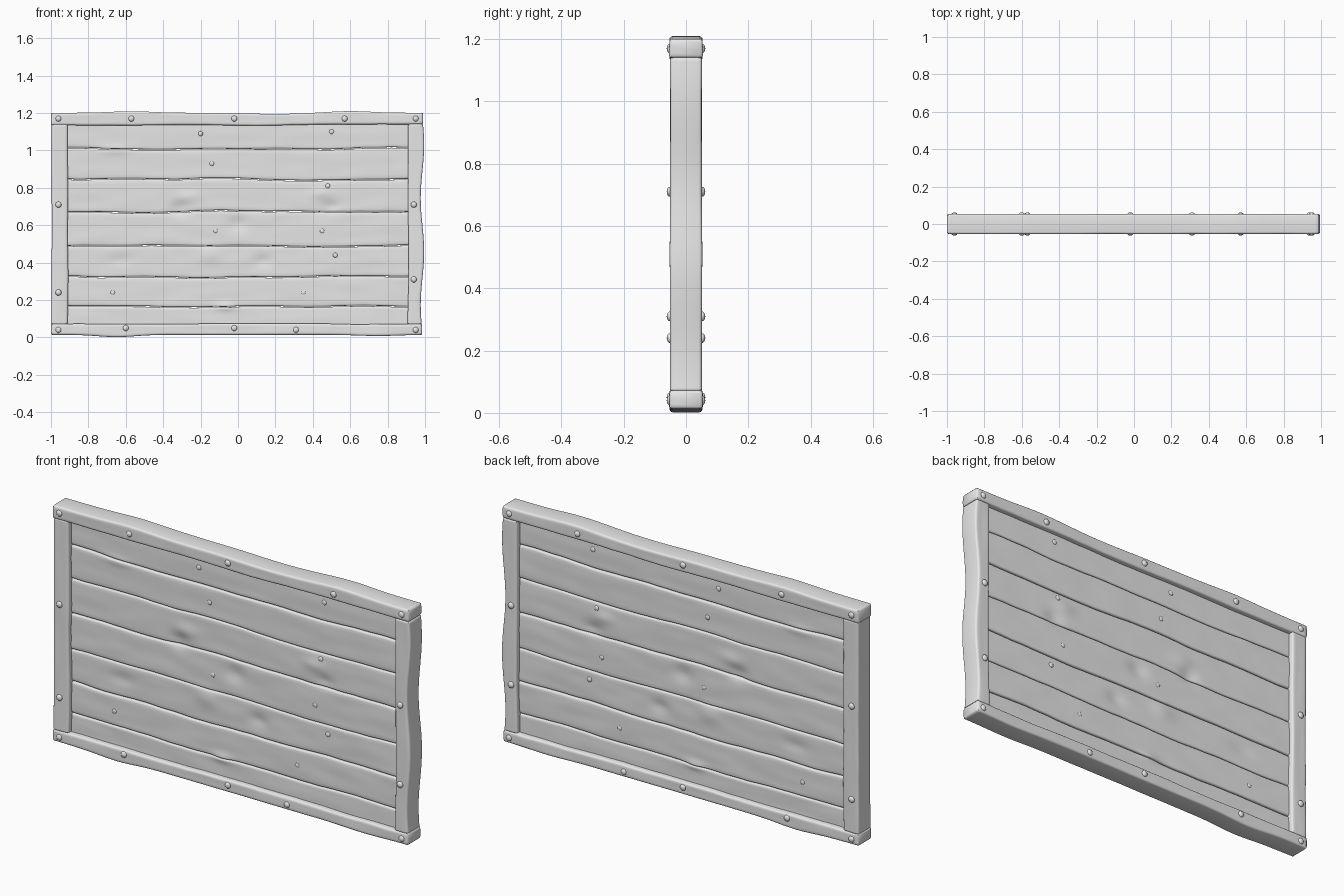
import bpy, bmesh, math
from mathutils import Vector, noise

if "Cube" in bpy.data.objects:
    bpy.data.objects.remove(bpy.data.objects["Cube"])

wood = bpy.data.materials.new("pale_grey_wood")
wood.diffuse_color = (0.8, 0.8, 0.8, 1)
wood.use_nodes = True
wood.node_tree.nodes["Principled BSDF"].inputs["Base Color"].default_value = wood.diffuse_color

# Knots and dents in the planks: x, z, depth, x radius, z radius
DENTS = [(-0.31, 0.69, -0.012, 0.05, 0.035), (-0.27, 0.75, 0.006, 0.06, 0.03),
         (0.44, 0.77, 0.008, 0.06, 0.03), (0.50, 0.70, -0.010, 0.05, 0.03),
         (0.0, 0.61, -0.009, 0.05, 0.04), (0.13, 0.41, -0.009, 0.05, 0.03),
         (-0.15, 0.44, 0.007, 0.06, 0.04), (-0.63, 0.41, -0.006, 0.07, 0.03),
         (-0.07, 0.165, 0.008, 0.05, 0.02), (-0.65, 1.00, 0.006, 0.08, 0.02)]
# Small pegs on the planks, and larger studs on the frame: x, z
PEGS = [(-0.20, 1.09), (0.50, 1.10), (-0.14, 0.93), (0.48, 0.81), (0.45, 0.57),
        (-0.12, 0.57), (0.52, 0.44), (-0.67, 0.24), (0.35, 0.24)]
STUDS = [(-0.96, 1.17), (-0.57, 1.17), (-0.02, 1.17), (0.57, 1.17), (0.95, 1.17),
         (-0.96, 0.71), (-0.96, 0.24), (0.94, 0.71), (0.94, 0.31),
         (-0.96, 0.04), (-0.60, 0.05), (-0.02, 0.05), (0.31, 0.04), (0.95, 0.04)]


def wave(base, amp, seed, freq=3.0):
    """A gently wandering hand-cut edge."""
    return lambda s: base + amp * (1.5 * noise.noise(Vector((s * freq, seed * 7.3, 0.5)))
                                   + 0.3 * noise.noise(Vector((s * freq * 4, seed * 3.1, 2.5))))


def finish(name, bm, angle=50):
    bmesh.ops.recalc_face_normals(bm, faces=bm.faces)
    mesh = bpy.data.meshes.new(name)
    bm.to_mesh(mesh)
    bm.free()
    mesh.materials.append(wood)
    ob = bpy.data.objects.new(name, mesh)
    bpy.context.collection.objects.link(ob)
    bpy.ops.object.select_all(action='DESELECT')
    bpy.context.view_layer.objects.active = ob
    ob.select_set(True)
    bpy.ops.object.shade_smooth_by_angle(angle=math.radians(angle))
    return ob


def board(name, start, end, low, high, half, radius, upright=False,
          steps=90, across=6, dents=False):
    """Loft a rounded section between two wavy edges, with softened ends."""
    bm = bmesh.new()
    rings = []
    soft = 0.006
    stations = [(start, soft), (start + soft, 0)]
    stations += [(start + (end - start) * i / steps, 0) for i in range(1, steps)]
    stations += [(end - soft, 0), (end, soft)]
    for s, shrink in stations:
        lo, hi = low(s) + shrink, high(s) - shrink
        corner = [0, radius * 0.12, radius * 0.45, radius]
        inner = [radius + (hi - lo - 2 * radius) * k / across for k in range(1, across)]
        offsets = corner + inner + [hi - lo - e for e in reversed(corner)]
        front, back = [], []
        for o in offsets:
            e = min(o, hi - lo - o)
            drop = radius - math.sqrt(max(0, radius ** 2 - max(0, radius - e) ** 2))
            v = lo + o
            d = half - drop - shrink
            d += 0.002 * noise.noise(Vector((s * 5, v * 16, half * 40)))
            if dents:
                d += sum(a * math.exp(-((s - x) / rx) ** 2 - ((v - z) / rz) ** 2)
                         for x, z, a, rx, rz in DENTS)
            for side, sign in ((front, -1), (back, 1)):
                side.append((v, sign * d, s) if upright else (s, sign * d, v))
        rings.append([bm.verts.new(p) for p in front + back[::-1]])
    n = len(rings[0])
    for a, b in zip(rings, rings[1:]):
        for i in range(n):
            bm.faces.new((a[i], a[(i + 1) % n], b[(i + 1) % n], b[i]))
    bm.faces.new(rings[0])
    bm.faces.new(rings[-1])
    return finish(name, bm)


def studs(name, spots, radius, surface, height):
    """Low domed heads on both sides of the panel."""
    bm = bmesh.new()
    for x, z in spots:
        for sign in (-1, 1):
            made = bmesh.ops.create_uvsphere(bm, u_segments=12, v_segments=8, radius=1)
            for v in made["verts"]:
                v.co = Vector((x + v.co.x * radius, sign * surface + v.co.y * height,
                               z + v.co.z * radius))
    return finish(name, bm, 80)


# Horizontal planks, with a thin gap along each wandering seam
seams = [wave(z, 0.007, i + 1) for i, z in
         enumerate((0.055, 0.165, 0.325, 0.49, 0.67, 0.845, 1.01, 1.155))]
for i, (a, b) in enumerate(zip(seams, seams[1:])):
    board(f"plank_{i + 1}", -0.93, 0.93, lambda s, a=a: a(s) + 0.0015,
          lambda s, b=b: b(s) - 0.0015, 0.026 + 0.002 * (i % 2), 0.009,
          steps=120, across=10, dents=True)


def top_edge(x):
    return 1.201 + 0.008 * math.exp(-((x + 0.57) / 0.16) ** 2) \
        + 0.009 * math.exp(-((x - 0.6) / 0.16) ** 2) - 0.006 * math.exp(-((x - 0.2) / 0.2) ** 2)


def bottom_edge(x):
    return 0.014 - 0.012 * math.exp(-((x + 0.65) / 0.14) ** 2) \
        - 0.006 * math.exp(-((x - 0.75) / 0.15) ** 2)


# Frame: full-width rails with posts fitted between them
board("top_rail", -1.0, 0.99, wave(1.137, 0.004, 21), top_edge, 0.053, 0.010)
board("bottom_rail", -1.0, 0.985, bottom_edge, wave(0.072, 0.004, 22), 0.053, 0.010)
board("left_post", 0.068, 1.142, wave(-0.996, 0.003, 23), wave(-0.912, 0.004, 24),
      0.051, 0.010, upright=True)
board("right_post", 0.068, 1.142, wave(0.909, 0.004, 25),
      lambda z: 0.986 + 0.009 * math.cos((z - 1.03) * 11), 0.051, 0.010, upright=True)

# Fastenings
studs("frame_studs", STUDS, 0.016, 0.051, 0.011)
studs("plank_pegs", PEGS, 0.013, 0.026, 0.006)
